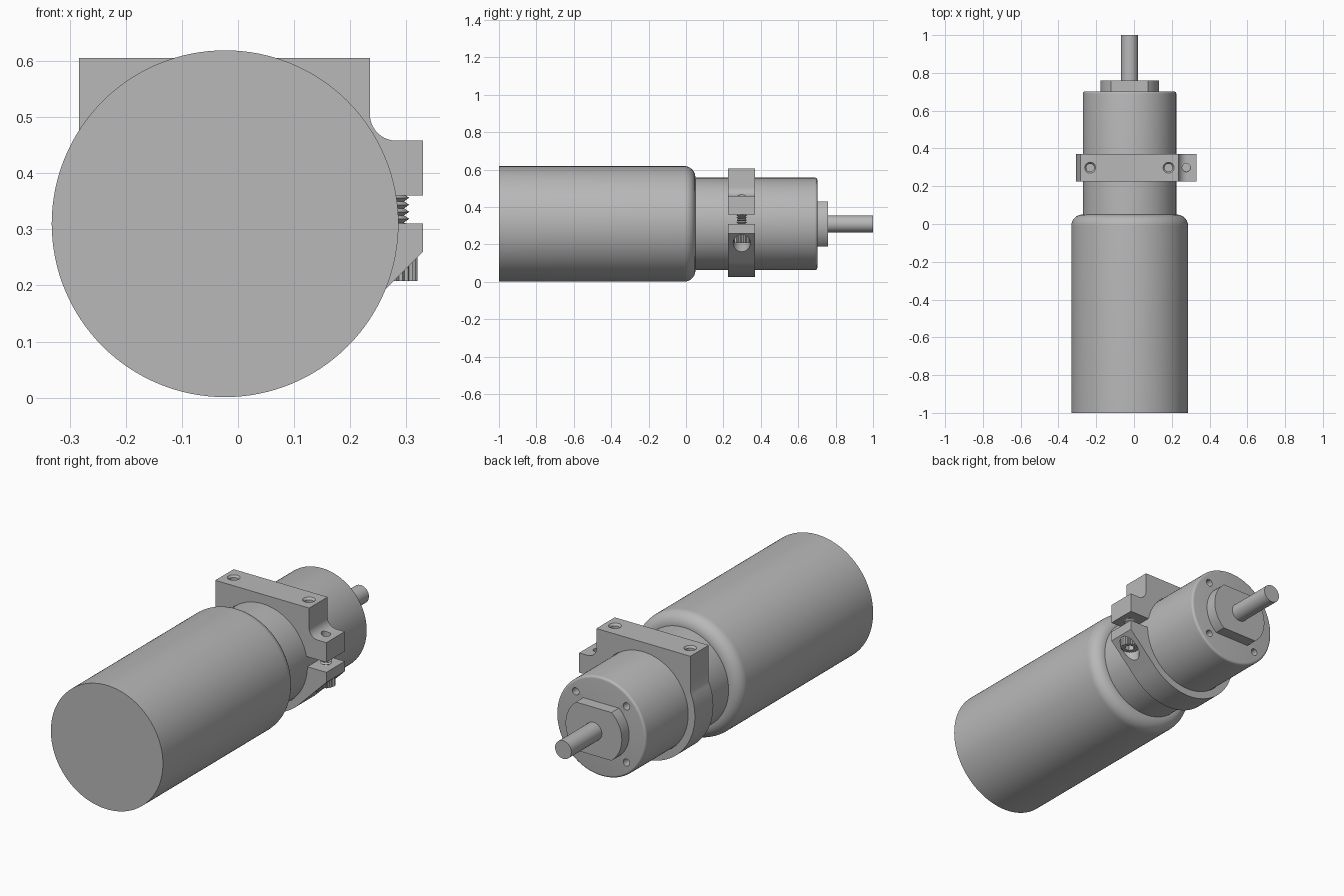
import bpy, bmesh, math
from mathutils import Vector

if "Cube" in bpy.data.objects:
    bpy.data.objects.remove(bpy.data.objects["Cube"])

CX, CZ = -0.023, 0.31          # main axis, running along y
BOLT_X, CLAMP_Y = 0.277, 0.298

grey = bpy.data.materials.new("metal grey")
grey.use_nodes = True
COLOUR = (0.48, 0.48, 0.48, 1)
grey.diffuse_color = COLOUR
grey.node_tree.nodes["Principled BSDF"].inputs["Base Color"].default_value = COLOUR


def arc(cx, cy, r, start, end, steps):
    """Points along an arc, angles in degrees."""
    angles = [math.radians(start + (end - start) * i / steps) for i in range(steps + 1)]
    return [(cx + r * math.cos(a), cy + r * math.sin(a)) for a in angles]


def finish(name, bm):
    bmesh.ops.recalc_face_normals(bm, faces=bm.faces[:])
    mesh = bpy.data.meshes.new(name)
    bm.to_mesh(mesh)
    bm.free()
    mesh.materials.append(grey)
    ob = bpy.data.objects.new(name, mesh)
    bpy.context.collection.objects.link(ob)
    return ob


def lathe(name, profile, origin, axis, sides=96):
    """Revolve (radius, distance along axis) points about a line."""
    bm = bmesh.new()
    origin, axis = Vector(origin), Vector(axis)
    verts = [bm.verts.new(origin + Vector((r, 0, 0)) + axis * h) for r, h in profile]
    edges = [bm.edges.new(pair) for pair in zip(verts, verts[1:])]
    bmesh.ops.spin(bm, geom=verts + edges, cent=origin, axis=axis,
                   angle=math.tau, steps=sides, use_merge=False)
    bmesh.ops.remove_doubles(bm, verts=bm.verts[:], dist=0.00005)
    return finish(name, bm)


def prism(name, points, axis, low, high):
    """Extrude an outline along y (x, z points) or z (x, y points)."""
    bm = bmesh.new()
    place = (lambda a, b: (a, low, b)) if axis == "y" else (lambda a, b: (a, b, low))
    face = bm.faces.new([bm.verts.new(place(a, b)) for a, b in points])
    moved = bmesh.ops.extrude_face_region(bm, geom=[face])["geom"]
    step = (0, high - low, 0) if axis == "y" else (0, 0, high - low)
    bmesh.ops.translate(bm, vec=step, verts=[v for v in moved if isinstance(v, bmesh.types.BMVert)])
    return finish(name, bm)


def cut(ob, cutters):
    """Subtract the cutters, then delete them."""
    bpy.context.view_layer.objects.active = ob
    for cutter in cutters:
        cutter.hide_render = True
        mod = ob.modifiers.new("hole", 'BOOLEAN')
        mod.operation, mod.solver, mod.object = 'DIFFERENCE', 'EXACT', cutter
        bpy.ops.object.modifier_apply(modifier=mod.name)
        bpy.data.objects.remove(cutter)


def drill(r, x, y, low, high):
    return prism("drill", arc(x, y, r, 0, 345, 23), "z", low, high)


Y = (0, 1, 0)
Z = (0, 0, 1)
centre = (CX, 0, CZ)

# Motor can with a rounded shoulder
motor_body = lathe("motor_body",
                   [(0, -1), (0.309, -1)] + arc(0.249, -0.01, 0.06, 0, 90, 10)[::1]
                   + [(0, 0.05)], centre, Y, 128)

# Gearbox with a softened rim and four screw holes
gearbox = lathe("gearbox", [(0, 0.04), (0.247, 0.04)]
                + arc(0.235, 0.69, 0.012, 0, 90, 5) + [(0, 0.702)], centre, Y, 128)
cut(gearbox, [prism("drill", arc(CX + 0.14 * sx, CZ + 0.14 * sz, 0.018, 0, 345, 23),
                    "y", 0.64, 0.75) for sx in (-1, 1) for sz in (-1, 1)])

# Round boss with two flats
flat = math.degrees(math.asin(0.12 / 0.155))
boss = prism("flatted_boss", arc(CX, CZ, 0.155, -flat, flat, 20)
             + arc(CX, CZ, 0.155, 180 - flat, 180 + flat, 20), "y", 0.695, 0.76)

# Output shaft
shaft = lathe("output_shaft", [(0, 0.75), (0.045, 0.75), (0.045, 1), (0, 1)], centre, Y, 48)

# Split clamp: square top, round belly, two lugs on the left
top_left = 180 - math.degrees(math.acos(0.26 / 0.285))
slot = math.degrees(math.asin(0.05 / 0.248))
outline = ([(0.33, 0.36), (0.33, 0.458)]
           + arc(0.282, 0.505, 0.047, 270, 180, 10)
           + [(0.235, 0.605), (-0.283, 0.605)]
           + arc(CX, CZ, 0.285, top_left, 315, 48)
           + [(0.33, 0.26), (0.33, 0.31)]
           + arc(CX, CZ, 0.248, 360, slot, 96))
clamp = prism("clamp", outline, "y", 0.225, 0.37)
cutters = [drill(0.046, BOLT_X, CLAMP_Y, 0.08, 0.258),
           drill(0.022, BOLT_X, CLAMP_Y, 0.42, 0.57)]
for x in (-0.232, 0.183):
    cutters.append(lathe("drill", [(0, 0.49), (0.021, 0.49), (0.021, 0.595),
                                   (0.037, 0.615), (0, 0.615)], (x, CLAMP_Y, 0), Z, 24))
cut(clamp, cutters)

# Threaded bolt shank
pitch = 0.0125
thread = [(0, 0.25)]
for i in range(14):
    thread += [(0.019, 0.25 + i * pitch), (0.028, 0.25 + (i + 0.5) * pitch)]
thread += [(0.019, 0.425), (0, 0.425)]
bolt_thread = lathe("bolt_thread", thread, (BOLT_X, CLAMP_Y, 0), Z, 32)

# Knurled bolt head with a hexagon socket
knurl = [(BOLT_X + r * math.cos(a), CLAMP_Y + r * math.sin(a))
         for i in range(48)
         for r, a in [(0.043 if i % 2 else 0.039, math.tau * i / 48)]]
bolt_head = prism("bolt_head", knurl, "z", 0.208, 0.258)
cut(bolt_head, [prism("socket", arc(BOLT_X, CLAMP_Y, 0.024, 0, 300, 5), "z", 0.19, 0.235)])

# Smooth curved walls, keep edges sharp
for ob in (motor_body, gearbox, boss, shaft, clamp, bolt_thread, bolt_head):
    bpy.ops.object.select_all(action='DESELECT')
    ob.select_set(True)
    bpy.context.view_layer.objects.active = ob
    bpy.ops.object.shade_smooth_by_angle(angle=math.radians(30))
